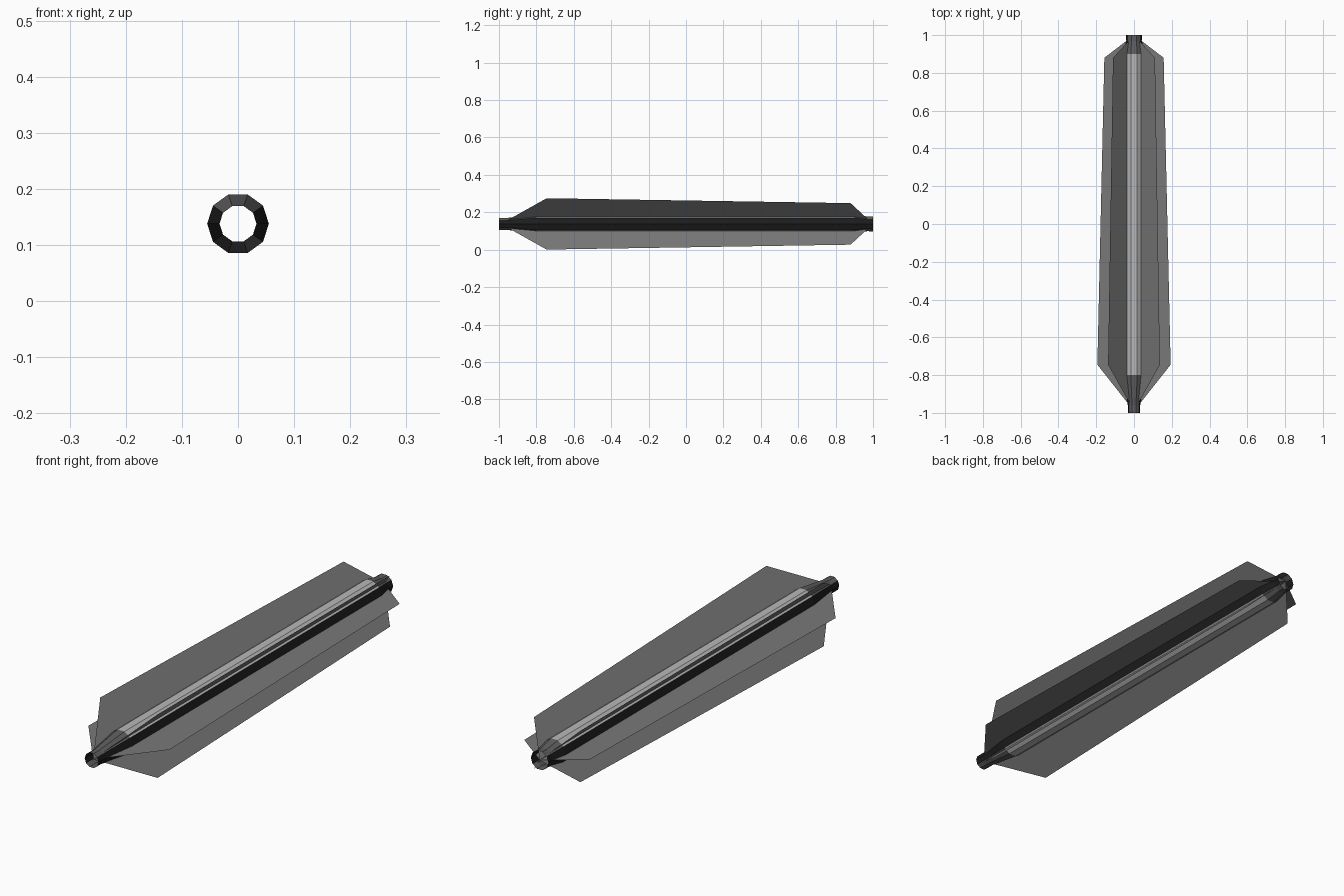
import bpy, bmesh, math

cube = bpy.data.objects.get("Cube")
if cube:
    bpy.data.objects.remove(cube, do_unlink=True)

AXIS_Z = 0.138
SIDES = 10


def material(name, value):
    mat = bpy.data.materials.new(name)
    mat.use_nodes = True
    colour = (value, value, value, 1)
    mat.diffuse_color = colour
    mat.node_tree.nodes["Principled BSDF"].inputs["Base Color"].default_value = colour
    return mat


black = material("black", 0.012)
mid_grey = material("mid grey", 0.11)
light_grey = material("light grey", 0.48)
fin_grey = material("fin grey", 0.19)


def add_object(name, bm, mats):
    mesh = bpy.data.meshes.new(name)
    bm.to_mesh(mesh)
    bm.free()
    for mat in mats:
        mesh.materials.append(mat)
    obj = bpy.data.objects.new(name, mesh)
    obj.location.z = AXIS_Z
    bpy.context.collection.objects.link(obj)
    return obj


# Open ten-sided tube, narrowed at both ends: (y, radius)
profile = [(-1, 0.033), (-0.96, 0.033), (-0.8, 0.055),
           (0.9, 0.055), (0.97, 0.041), (1, 0.042)]
bm = bmesh.new()
rings = []
for y, r in profile:
    angles = [math.tau * i / SIDES for i in range(SIDES)]
    rings.append([bm.verts.new((r * math.cos(a), y, r * math.sin(a))) for a in angles])
for a, b in zip(rings, rings[1:]):
    for i in range(SIDES):
        j = (i + 1) % SIDES
        bm.faces.new((a[i], b[i], b[j], a[j]))
bmesh.ops.recalc_face_normals(bm, faces=bm.faces)

# Side facets are black; top and bottom facets are light, greyer at the ends
for face in bm.faces:
    c = face.calc_center_median()
    if abs(c.z) > abs(c.x) * math.tan(math.radians(36)):
        face.material_index = 2 if abs(c.y) < 0.5 else 1
add_object("tube", bm, [black, mid_grey, light_grey])

# Thin blades through the axis: one level and two diagonal
outline = [(0, -0.99), (0.194, -0.745), (0.157, 0.88), (0, 1)]
for name, degrees in (("level_fins", 0), ("rising_fins", 45), ("falling_fins", -45)):
    bm = bmesh.new()
    points = outline + [(-x, y) for x, y in reversed(outline[1:-1])]
    bm.faces.new([bm.verts.new((x, y, 0)) for x, y in points])
    fin = add_object(name, bm, [fin_grey])
    fin.rotation_euler.y = math.radians(degrees)
